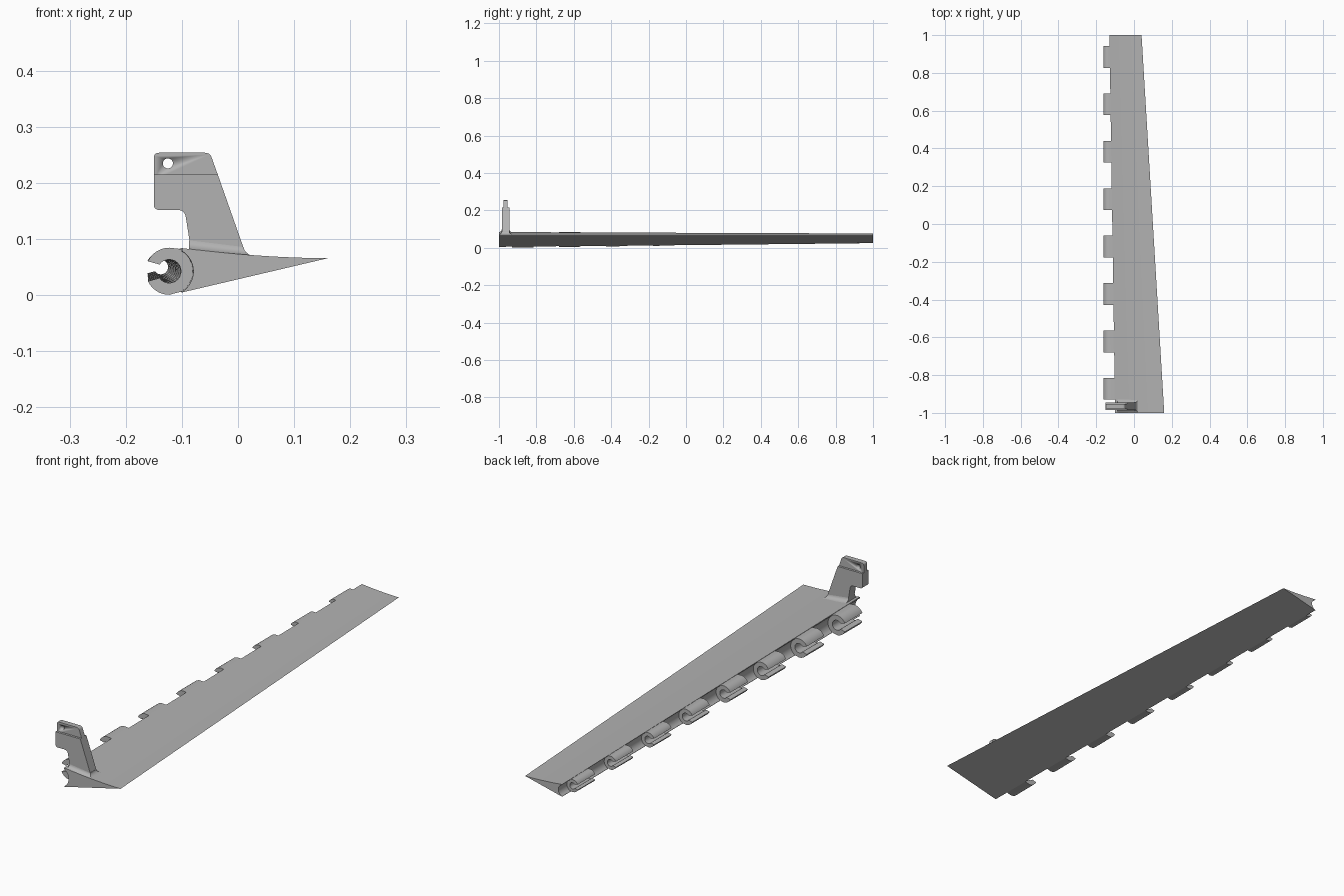
import bpy, bmesh, math
from mathutils import Vector

cube = bpy.data.objects.get("Cube")
if cube:
    bpy.data.objects.remove(cube)

grey = bpy.data.materials.new("light_grey")
grey.use_nodes = True
grey.diffuse_color = (0.45, 0.45, 0.45, 1)
grey.node_tree.nodes["Principled BSDF"].inputs["Base Color"].default_value = grey.diffuse_color


def loft(name, sections):
    """Skin a list of equal-length closed loops and cap both ends."""
    bm = bmesh.new()
    rings = [[bm.verts.new(p) for p in s] for s in sections]
    n = len(rings[0])
    for a, b in zip(rings, rings[1:]):
        for i in range(n):
            j = (i + 1) % n
            bm.faces.new((a[i], a[j], b[j], b[i]))
    bm.faces.new(rings[0][::-1])
    bm.faces.new(rings[-1])
    bmesh.ops.recalc_face_normals(bm, faces=bm.faces)
    mesh = bpy.data.meshes.new(name)
    bm.to_mesh(mesh)
    bm.free()
    mesh.materials.append(grey)
    ob = bpy.data.objects.new(name, mesh)
    bpy.context.collection.objects.link(ob)
    bpy.ops.object.select_all(action='DESELECT')
    ob.select_set(True)
    bpy.context.view_layer.objects.active = ob
    bpy.ops.object.shade_smooth_by_angle(angle=math.radians(30))
    return ob


def prism(name, profile, y0, y1):
    return loft(name, [[(x, y, z) for x, z in profile] for y in (y0, y1)])


def rounded(corners):
    """Profile from (x, z, radius) corners."""
    out = []
    for i, (x, z, r) in enumerate(corners):
        p = Vector((x, z))
        if not r:
            out.append((x, z))
            continue
        a = p + (Vector(corners[i - 1][:2]) - p).normalized() * r
        b = p + (Vector(corners[(i + 1) % len(corners)][:2]) - p).normalized() * r
        for k in range(6):
            t = k / 5
            out.append(tuple(a * (1 - t) ** 2 + p * 2 * t * (1 - t) + b * t * t))
    return out


def arc(cx, cz, r, start, end, n):
    angles = [math.radians(start + (end - start) * i / n) for i in range(n + 1)]
    return [(cx + r * math.cos(a), cz + r * math.sin(a)) for a in angles]


def mix(a, b, y):
    return a + (b - a) * (y + 1) / 2


def hinge(y):
    """Axis x, axis z and outer radius of the tapering hinge line."""
    return mix(-0.122, -0.138, y), mix(0.0425, 0.0505, y), mix(0.0425, 0.0255, y)


# Tapered blade with a hollow leading edge and a sharp trailing edge
def blade_section(y):
    cx, cz, r = hinge(y)
    lead, trail = mix(-0.1, -0.13, y), mix(0.16, 0.04, y)
    low, high = mix(0.005, 0.025, y), mix(0.084, 0.076, y)
    limit = math.degrees(math.acos((lead - cx) / r))
    pts = [(lead, low)] + arc(cx, cz, r, -limit, limit, 14)
    for i in range(9):
        t = i / 8
        pts.append((lead + (trail - lead) * t, 0.066 + (high - 0.066) * (1 - t) ** 1.8))
    return [(x, y, z) for x, z in pts]


loft("blade", [blade_section(y) for y in (-1, 1)])


# Open C-shaped hinge hooks along the leading edge
def hook_section(y):
    cx, cz, r = hinge(y)
    pts = arc(cx, cz, r, 155, 90, 8)
    pts += [(cx + 1.1 * r, cz + 0.88 * r), (cx + 1.1 * r, cz - 0.72 * r)]
    pts += arc(cx, cz, r, -90, -155, 8)
    pts += arc(cx, cz, r * 0.5, -145, 145, 20)
    return [(x, y, z) for x, z in pts]


for i in range(8):
    start = -0.93 + i * 0.251
    loft(f"hinge_hook_{i + 1}", [hook_section(y) for y in (start, start + 0.115)])

# Upright control arm
prism("control_arm", rounded([
    (-0.15, 0.215, 0), (-0.15, 0.152, 0.01), (-0.095, 0.152, 0.013),
    (-0.085, 0.088, 0), (-0.085, 0.07, 0), (0.015, 0.07, 0), (-0.036, 0.215, 0)]),
    -0.985, -0.945)

# Thin drilled tab on top of the arm
tab = prism("arm_tab", rounded([
    (-0.15, 0.205, 0), (-0.0325, 0.205, 0), (-0.05, 0.254, 0.009), (-0.15, 0.254, 0.009)]),
    -0.976, -0.954)
drill = prism("drill", arc(-0.125, 0.235, 0.009, 0, 345, 23), -1.1, -0.8)
drill.hide_render = True
cut = tab.modifiers.new("hole", 'BOOLEAN')
cut.object = drill
cut.solver = 'EXACT'
bpy.context.view_layer.objects.active = tab
bpy.ops.object.modifier_apply(modifier="hole")
bpy.data.objects.remove(drill)

# Flared fillet where the arm meets the blade
levels = []
for k in range(8):
    t = math.pi / 2 * k / 7
    out, up = 0.038 * (1 - math.sin(t)), 0.02 * (1 - math.cos(t))
    left, right = -0.087, 0.01 + out
    front, back = max(-1, -0.985 - out), -0.945 + out
    zl, zr = 0.078 + up, 0.066 + up
    levels.append([(left, front, zl), (right, front, zr), (right, back, zr), (left, back, zl)])
loft("arm_fillet", levels)
